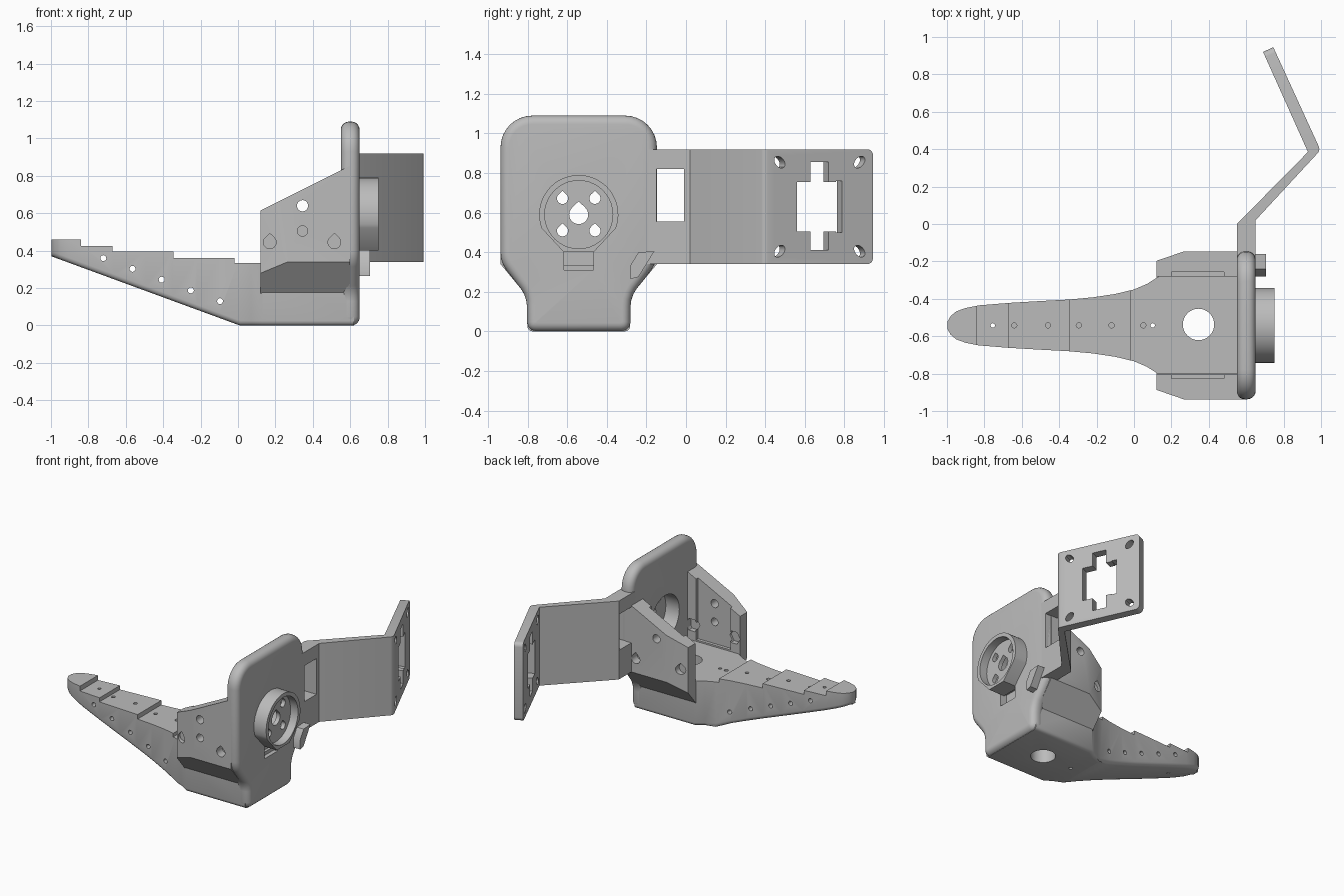
import bpy, bmesh
from math import cos, sin, pi, radians
from mathutils import Vector

old = bpy.data.objects.get("Cube")
if old:
    bpy.data.objects.remove(old)

grey = bpy.data.materials.new("plain grey")
grey.use_nodes = True
grey.diffuse_color = (0.5, 0.5, 0.5, 1)
grey.node_tree.nodes["Principled BSDF"].inputs["Base Color"].default_value = grey.diffuse_color
CY = -0.542        # centre line of the body
DISC_Z = 0.59      # height of the round housing
PLACE = {'x': lambda p, d: (d, *p), 'y': lambda p, d: (p[0], d, p[1]), 'z': lambda p, d: (*p, d)}


def prism(name, pts, axis, a, b):
    """Extrude a flat outline along an axis from a to b."""
    bm = bmesh.new()
    lo, hi = ([bm.verts.new(PLACE[axis](p, d)) for p in pts] for d in (a, b))
    bm.faces.new(lo)
    bm.faces.new(hi)
    for i in range(len(pts)):
        j = (i + 1) % len(pts)
        bm.faces.new((lo[i], lo[j], hi[j], hi[i]))
    bmesh.ops.recalc_face_normals(bm, faces=bm.faces)
    mesh = bpy.data.meshes.new(name)
    bm.to_mesh(mesh)
    bm.free()
    mesh.materials.append(grey)
    obj = bpy.data.objects.new(name, mesh)
    bpy.context.collection.objects.link(obj)
    return obj


def bevel(obj, test, width, segments=4):
    """Round the edges whose midpoint and direction pass a test."""
    bm = bmesh.new()
    bm.from_mesh(obj.data)
    edges = [e for e in bm.edges
             if test((e.verts[0].co + e.verts[1].co) / 2, (e.verts[0].co - e.verts[1].co).normalized())]
    bmesh.ops.bevel(bm, geom=edges, offset=width, segments=segments, profile=0.5,
                    affect='EDGES', clamp_overlap=False)
    bm.to_mesh(obj.data)
    bm.free()


def cut(objs, cutter):
    """Subtract a cutter from every object given, then drop it."""
    cutter.hide_render = True
    for obj in objs:
        mod = obj.modifiers.new("cut", 'BOOLEAN')
        mod.operation, mod.solver, mod.object = 'DIFFERENCE', 'EXACT', cutter
        bpy.context.view_layer.objects.active = obj
        bpy.ops.object.modifier_apply(modifier=mod.name)
    bpy.data.objects.remove(cutter)


def rect(u0, u1, v0, v1):
    return [(u0, v0), (u1, v0), (u1, v1), (u0, v1)]


def circle(u, v, r, n=24):
    return [(u + r * cos(2 * pi * i / n), v + r * sin(2 * pi * i / n)) for i in range(n)]


def teardrop(u, v, r, n=24):
    arc = [radians(135 + 270 * i / n) for i in range(n + 1)]
    return [(u + r * cos(t), v + r * sin(t)) for t in arc] + [(u, v + r * 1.4)]


def mirrored(half):
    """Close a half outline given as (offset from centre line, height)."""
    return [(CY + w, z) for w, z in half] + [(CY - w, z) for w, z in reversed(half)]


# Base with the long tapering tail
half = [(-0.997, 0.02), (-0.98, 0.05), (-0.95, 0.075), (-0.9, 0.093), (-0.83, 0.107), (-0.67, 0.12),
        (-0.5, 0.13), (-0.35, 0.138), (-0.22, 0.15), (-0.1, 0.168), (0, 0.192), (0.07, 0.222),
        (0.13, 0.26), (0.62, 0.26)]
outline = [(x, CY + w) for x, w in half] + [(x, CY - w) for x, w in reversed(half)]
base = prism("base_and_tail", outline, 'z', 0, 0.46)
bm = bmesh.new()
bm.from_mesh(base.data)
slope = Vector((0.367, 0, 1)).normalized()
cut_geom = bmesh.ops.bisect_plane(bm, geom=bm.verts[:] + bm.edges[:] + bm.faces[:],
                                  plane_co=(0.01, 0, 0), plane_no=slope, clear_inner=True)
rim = [g for g in cut_geom['geom_cut'] if isinstance(g, bmesh.types.BMEdge)]
bmesh.ops.holes_fill(bm, edges=rim)
bmesh.ops.recalc_face_normals(bm, faces=bm.faces)
bm.to_mesh(base.data)
bm.free()


def lower_rim(m, d):
    on_slope = abs((m - Vector((0.01, 0, 0))).dot(slope)) < 0.002 and m.x < 0.005
    on_floor = m.z < 0.001 and m.x > 0.015 and m.x < 0.6
    return (on_slope or on_floor) and abs(d.x) + abs(d.z) > 0.05


bevel(base, lower_rim, 0.025, 3)
for start, top in ((-0.84, 0.425), (-0.67, 0.395), (-0.345, 0.362), (-0.02, 0.335)):
    cut([base], prism("step_cutter", rect(start, 1, CY - 1, CY + 1), 'z', top, 1))
for i in range(5):
    cut([base], prism("side_hole", circle(-0.72 + 0.156 * i, 0.36 - 0.0575 * i, 0.016, 12), 'y', -1, 0))
for x in (-0.64, -0.46, -0.295, -0.12, 0.05):
    cut([base], prism("top_hole", circle(x, CY, 0.014, 12), 'z', 0.25, 1))
for x in (-0.755, 0.1):
    cut([base], prism("through_hole", circle(x, CY, 0.012, 12), 'z', -1, 1))

# Open cup: two side walls with a sloped top and chamfered ends
cup = prism("cup_walls", mirrored([(0.255, 0.17), (0.395, 0.34), (0.395, 1)]), 'x', 0.12, 0.6)
cut([cup], prism("inside", rect(CY - 0.262, CY + 0.262, 0.325, 2), 'x', 0, 0.56))
cut([cup], prism("slope", [(0, 0.555), (0.7, 0.905), (0.7, 2), (0, 2)], 'y', -2, 1))
for s in (1, -1):
    corner = [(0.1, 0.338), (0.28, 0.4), (0.1, 0.45)]
    cut([cup], prism("corner", [(x, CY + s * w) for x, w in corner], 'z', 0, 1))
    inner, outer = sorted((CY + s * 0.2, CY + s * 0.285))
    cut([cup], prism("pocket", rect(0.2, 0.48, 0.345, 2), 'y', inner, outer))
    near, far = sorted((CY + s * 0.33, CY + s * 0.5))
    for x in (0.17, 0.515):
        cut([cup], prism("screw_hole", teardrop(x, 0.445, 0.034), 'y', near, far))
        near2, far2 = sorted((CY + s * 0.2, CY + s * 0.3))
        cut([cup], prism("nut_hole", circle(x, 0.445, 0.05, 6), 'y', near2, far2))
cut([cup], prism("cross_hole", circle(0.345, 0.64, 0.03), 'y', -2, 1))
cut([cup], prism("cable_hole", circle(0.345, 0.505, 0.028), 'y', -2, CY))
cut([base, cup], prism("floor_hole", circle(0.345, CY + 0.005, 0.084, 32), 'z', -1, 1))

# Upright plate with rounded rim
plate = prism("upright_plate", mirrored([(0.262, 0), (0.262, 0.175), (0.395, 0.35), (0.395, 1.09)]),
              'x', 0.55, 0.65)
bevel(plate, lambda m, d: abs(d.x) > 0.9 and m.z > 1, 0.16, 8)
bevel(plate, lambda m, d: abs(d.x) > 0.9 and m.z < 0.4, 0.045, 3)
bevel(plate, lambda m, d: abs(d.x) < 0.1, 0.043, 5)

# Round housing with a flat tapered foot
arc = [radians(-20 + 220 * i / 36) for i in range(37)]
shape = [(CY + 0.2 * cos(t), DISC_Z + 0.2 * sin(t)) for t in arc]
shape += [(CY - 0.075, DISC_Z - 0.19), (CY + 0.075, DISC_Z - 0.19)]
housing = prism("round_housing", shape, 'x', 0.62, 0.75)
cut([housing], prism("front_recess", circle(CY, DISC_Z, 0.172, 40), 'x', 0.69, 1))
cut([housing, plate, cup], prism("rear_recess", circle(CY, DISC_Z, 0.165, 40), 'x', 0.4, 0.66))
cut([housing], prism("axle_hole", teardrop(CY, DISC_Z, 0.048), 'x', 0, 1))
for sy in (1, -1):
    for sz in (1, -1):
        cut([housing], prism("bolt_hole", teardrop(CY + sy * 0.082, DISC_Z + sz * 0.082, 0.028), 'x', 0, 1))
cut([plate], prism("foot_slot", rect(CY - 0.075, CY + 0.075, 0.31, 0.41), 'x', 0.6, 1))

# Bent arm
path = [(0.55, -0.22), (0.55, 0), (0.93, 0.385), (0.69, 0.92), (0.745, 0.945), (0.997, 0.395), (0.65, 0.02),
        (0.65, -0.22)]
arm = prism("bent_arm", path, 'z', 0.34, 0.92)
bevel(arm, lambda m, d: abs(d.z) > 0.9 and m.x > 0.95, 0.02, 3)
bevel(arm, lambda m, d: abs(d.z) < 0.1 and m.y > 0.9, 0.03, 4)
cut([arm, plate], prism("arm_window", rect(-0.15, -0.01, 0.555, 0.82), 'x', 0.3, 0.8))


def cut_end(pts):
    cutter = prism("end_cutter", pts, 'x', -0.12, 0.1)
    cutter.location = (0.869, 0.675, 0.63)
    cutter.rotation_euler.z = radians(24.6)
    bpy.context.view_layer.update()
    cut([arm], cutter)


cut_end(rect(-0.125, 0.095, -0.125, 0.125))
cut_end(rect(-0.05, 0.05, -0.22, 0.225))
cut_end(rect(0.09, 0.125, -0.13, 0.13))
for sy in (1, -1):
    for sz in (1, -1):
        slot = [(a * 1.5, b) for a, b in circle(0, 0, 0.024, 16)]
        cut_end([(sy * (0.222 + (a - b) * 0.7), sz * (0.225 + (a + b) * 0.7)) for a, b in slot])

# Small bracket below the arm
bracket = prism("arm_bracket", [(-0.28, 0.265), (-0.24, 0.275), (-0.16, 0.405), (-0.24, 0.4), (-0.28, 0.335)],
                'x', 0.6, 0.705)

# Smooth rounded surfaces, keep hard edges
bpy.ops.object.select_all(action='DESELECT')
for obj in (base, cup, plate, housing, arm, bracket):
    obj.select_set(True)
bpy.context.view_layer.objects.active = base
bpy.ops.object.shade_smooth_by_angle(angle=radians(32))
